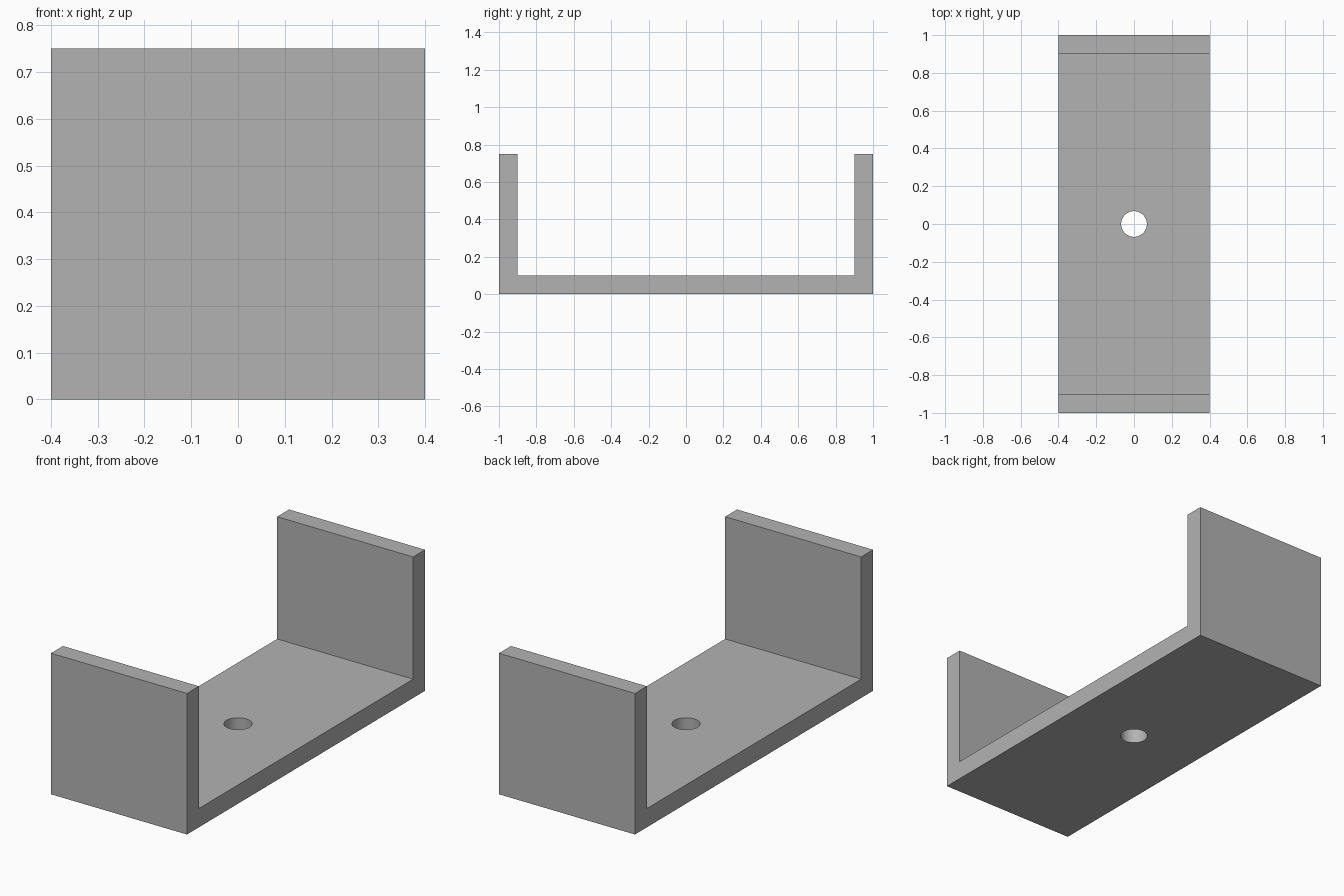
import bpy
import bmesh
import math

WIDTH, LENGTH, HEIGHT, WALL = 0.8, 2.0, 0.75, 0.1
HOLE_RADIUS = 0.068

cube = bpy.data.objects.get("Cube")
if cube:
    bpy.data.objects.remove(cube, do_unlink=True)

# Plain grey metal
grey = bpy.data.materials.new("grey metal")
grey.use_nodes = True
colour = (0.45, 0.45, 0.45, 1)
grey.diffuse_color = colour
grey.node_tree.nodes["Principled BSDF"].inputs["Base Color"].default_value = colour

# U-shaped channel: side profile extruded across the width
end, inner = LENGTH / 2, LENGTH / 2 - WALL
profile = [(-end, 0), (end, 0), (end, HEIGHT), (inner, HEIGHT),
           (inner, WALL), (-inner, WALL), (-inner, HEIGHT), (-end, HEIGHT)]
bm = bmesh.new()
face = bm.faces.new([bm.verts.new((-WIDTH / 2, y, z)) for y, z in profile])
result = bmesh.ops.extrude_face_region(bm, geom=[face])
moved = [v for v in result["geom"] if isinstance(v, bmesh.types.BMVert)]
bmesh.ops.translate(bm, verts=moved, vec=(WIDTH, 0, 0))
bmesh.ops.recalc_face_normals(bm, faces=bm.faces)
mesh = bpy.data.meshes.new("u_bracket")
bm.to_mesh(mesh)
bm.free()
mesh.materials.append(grey)
bracket = bpy.data.objects.new("u_bracket", mesh)
bpy.context.collection.objects.link(bracket)

# Round mounting hole through the base
bpy.ops.mesh.primitive_cylinder_add(vertices=64, radius=HOLE_RADIUS,
                                    depth=WALL * 3, location=(0, 0, WALL / 2))
cutter = bpy.context.object
cutter.name = "hole_cutter"
cutter.data.materials.append(grey)
cutter.hide_render = True
hole = bracket.modifiers.new("mounting_hole", "BOOLEAN")
hole.operation = "DIFFERENCE"
hole.solver = "EXACT"
hole.object = cutter

# Apply the cut, then smooth only the hole wall
bpy.ops.object.select_all(action="DESELECT")
bracket.select_set(True)
bpy.context.view_layer.objects.active = bracket
bpy.ops.object.modifier_apply(modifier=hole.name)
bpy.data.objects.remove(cutter, do_unlink=True)
bpy.ops.object.shade_smooth_by_angle(angle=math.radians(30))
